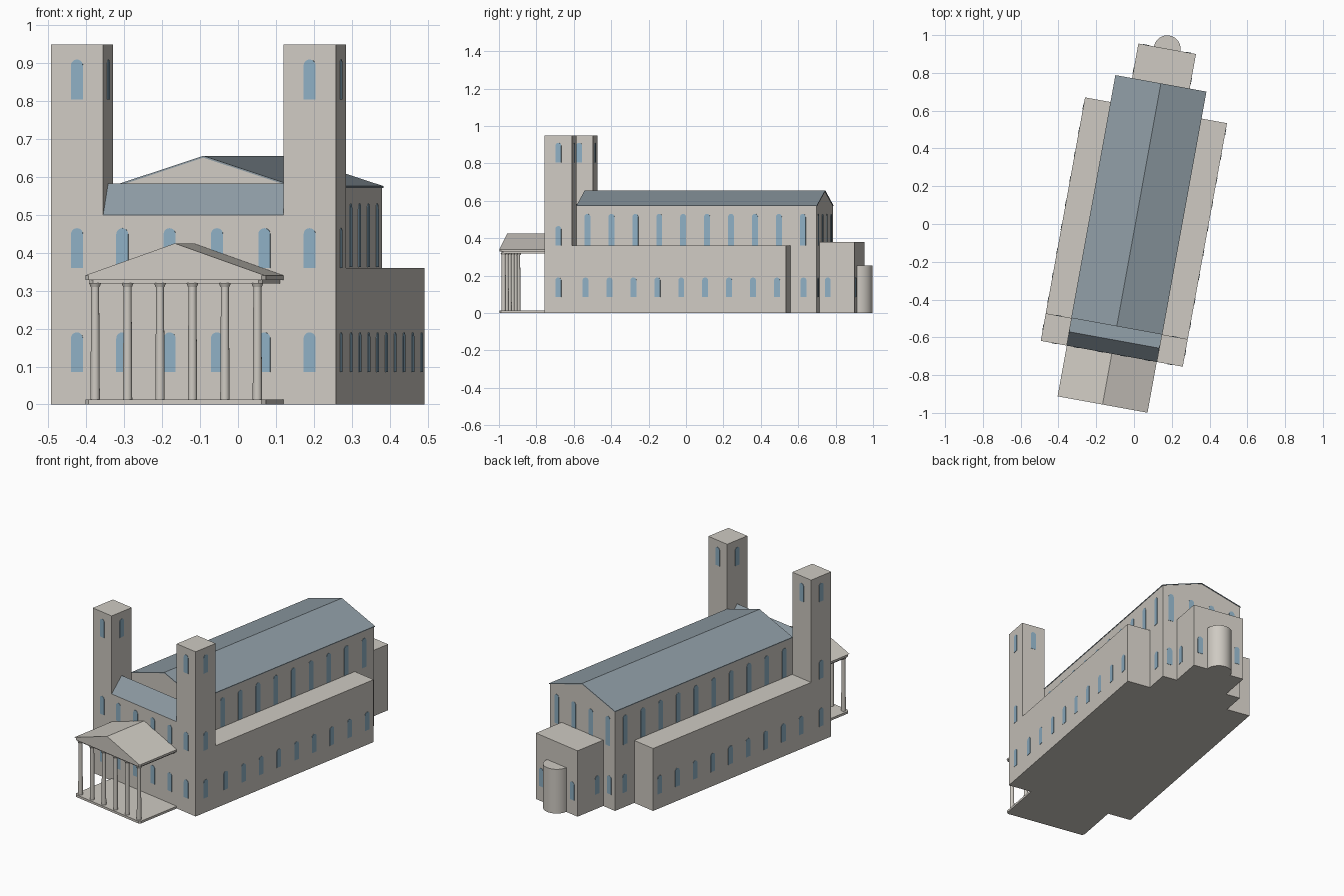
import bpy, bmesh, math
from mathutils import Matrix, Vector

if "Cube" in bpy.data.objects:
    bpy.data.objects.remove(bpy.data.objects["Cube"])

# Whole building is turned about z; all parts are built in a local frame
ROT = Matrix.Rotation(math.radians(-10.3), 4, 'Z') @ Matrix.Translation((0.007, 0, 0))


def material(name, col):
    m = bpy.data.materials.new(name)
    m.diffuse_color = (*col, 1)
    m.use_nodes = True
    m.node_tree.nodes["Principled BSDF"].inputs["Base Color"].default_value = m.diffuse_color
    return m


STONE = material("stone", (0.62, 0.59, 0.54))
SLATE = material("slate", (0.27, 0.33, 0.37))
GLASS = material("glass", (0.27, 0.43, 0.55))


def finish(name, bm, mat):
    bmesh.ops.recalc_face_normals(bm, faces=bm.faces)
    me = bpy.data.meshes.new(name)
    bm.to_mesh(me)
    bm.free()
    me.materials.append(mat)
    ob = bpy.data.objects.new(name, me)
    bpy.context.collection.objects.link(ob)
    ob.matrix_world = ROT
    return ob


def sweep(bm, pts, vec):
    """Extrude a closed outline of 3D points along vec."""
    f = bm.faces.new([bm.verts.new(p) for p in pts])
    ext = bmesh.ops.extrude_face_region(bm, geom=[f], use_keep_orig=True)
    bmesh.ops.translate(bm, vec=vec, verts=[v for v in ext['geom'] if isinstance(v, bmesh.types.BMVert)])


def prism(name, pts, vec, mat=STONE):
    bm = bmesh.new()
    sweep(bm, pts, Vector(vec))
    return finish(name, bm, mat)


def box(name, x0, x1, y0, y1, z0, z1, mat=STONE):
    return prism(name, [(x0, y0, z0), (x1, y0, z0), (x1, y1, z0), (x0, y1, z0)], (0, 0, z1 - z0), mat)


def smooth(ob):
    bpy.ops.object.select_all(action='DESELECT')
    ob.select_set(True)
    bpy.context.view_layer.objects.active = ob
    bpy.ops.object.shade_smooth_by_angle(angle=math.radians(40))


HW, NW, TF, TB, AB, NB, CB = 0.382, 0.242, -0.697, -0.549, 0.613, 0.755, 0.944

# Nave with gabled ends
prism("nave", [(-NW, TB, 0), (NW, TB, 0), (NW, TB, 0.572), (0, TB, 0.651), (-NW, TB, 0.572)], (0, NB - TB, 0))
prism("nave_roof", [(-NW - .003, TB, 0.571), (0, TB, 0.651), (NW + .003, TB, 0.571),
                    (NW + .003, TB, 0.576), (0, TB, 0.656), (-NW - .003, TB, 0.576)], (0, NB - TB + .003, 0), SLATE)

# Entrance block between the towers, with its own cross ridge roof
box("entrance_block", -NW, NW, TF, TB, 0, 0.50)
prism("entrance_roof", [(-NW, TF, 0.50), (-NW, (TF + TB) / 2, 0.583), (-NW, TB, 0.50)], (2 * NW, 0, 0), SLATE)

# Side aisles and towers
for s, side in ((-1, "left"), (1, "right")):
    a, b = sorted((s * NW, s * HW))
    box(side + "_aisle", a, b, TB, AB, 0, 0.36)
    box(side + "_tower", a, b, TF, TB, 0, 0.95)

# Chancel and round apse
box("chancel", -0.155, 0.155, NB, CB, 0, 0.38)
arc = [(0.071 * math.cos(math.pi * i / 24), CB + 0.071 * math.sin(math.pi * i / 24), 0) for i in range(25)]
smooth(prism("apse", arc, (0, 0, 0.255)))


# Portico: floor, columns, entablature, gabled roof
def slab(name, hw, front, z0, z1, c=0.01):
    prism(name, [(-hw, TF, z0), (-hw, front + c, z0), (-hw + c, front, z0), (hw - c, front, z0),
                 (hw, front + c, z0), (hw, TF, z0)], (0, 0, z1 - z0))


PW, PF = 0.242, -0.970
slab("portico_floor", PW, PF, 0, 0.013)
slab("entablature", PW - 0.010, PF + 0.010, 0.319, 0.330)
slab("cornice", PW, PF, 0.328, 0.340)
prism("portico_roof", [(-PW, PF, 0.340), (PW, PF, 0.340), (0, PF, 0.425)], (0, TF - PF, 0))

bm = bmesh.new()
for i in range(6):
    x = (i - 2.5) * 0.087
    for r0, r1, z0, z1 in ((0.0125, 0.0105, 0.013, 0.312), (0.012, 0.016, 0.310, 0.320)):
        bmesh.ops.create_cone(bm, cap_ends=True, segments=20, radius1=r0, radius2=r1, depth=z1 - z0,
                              matrix=Matrix.Translation((x, -0.950, (z0 + z1) / 2)))
smooth(finish("portico_columns", bm, STONE))


# Arched windows: thin panels on the walls
def window(bm, x, y, z0, z1, n):
    n = Vector(n)
    t = Vector((-n.y, n.x, 0))
    r = 0.016
    prof = [(-r, z0), (r, z0)] + [(r * math.cos(math.pi * k / 10), z1 - r + r * math.sin(math.pi * k / 10))
                                  for k in range(11)]
    o = Vector((x, y, 0)) - n * 0.002
    sweep(bm, [o + t * a + Vector((0, 0, z)) for a, z in prof], n * 0.004)


LOW, MID, HIGH, CLERE = (0.085, 0.19), (0.36, 0.465), (0.805, 0.91), (0.362, 0.53)
F, B = (0, -1, 0), (0, 1, 0)
TX, TY = (HW + NW) / 2, (TF + TB) / 2

bm = bmesh.new()
for s in (-1, 1):
    out = (s, 0, 0)
    for i in range(9):
        window(bm, s * HW, -0.475 + 0.13 * i, *LOW, out)
    for i in range(10):
        window(bm, s * NW, -0.49 + 0.13 * i, *CLERE, out)
    window(bm, s * NW, 0.684, *LOW, out)
    window(bm, s * 0.155, 0.80, *LOW, out)
finish("side_windows", bm, GLASS)

bm = bmesh.new()
for s in (-1, 1):
    for z in (LOW, MID, HIGH):
        window(bm, s * TX, TF, *z, F)
        window(bm, s * HW, TY, *z, (s, 0, 0))
    window(bm, s * TX, TB, *HIGH, B)
    window(bm, s * NW, TY, *HIGH, (-s, 0, 0))
finish("tower_windows", bm, GLASS)

bm = bmesh.new()
for i in range(4):
    for z in (LOW, MID):
        window(bm, (i - 1.5) * 0.127, TF, *z, F)
    window(bm, (i - 1.5) * 0.127, NB, *CLERE, B)
for s in (-1, 1):
    window(bm, s * 0.2, NB, *LOW, B)
    window(bm, s * 0.115, CB, *LOW, B)
finish("end_windows", bm, GLASS)
